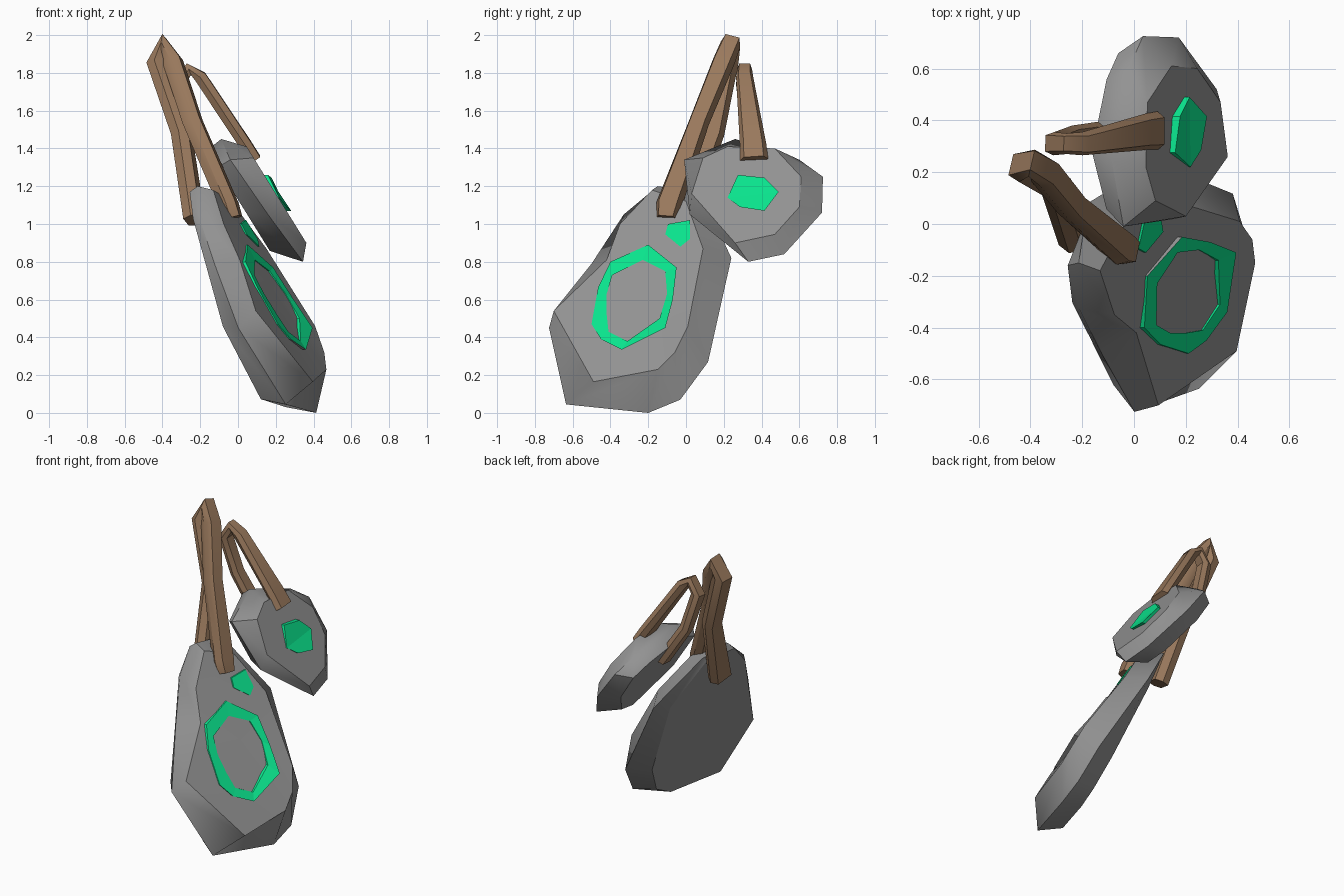
import bpy, bmesh, math
from mathutils import Vector

if "Cube" in bpy.data.objects:
    bpy.data.objects.remove(bpy.data.objects["Cube"])


def material(name, col):
    m = bpy.data.materials.new(name)
    m.diffuse_color = (*col, 1)
    m.use_nodes = True
    m.node_tree.nodes["Principled BSDF"].inputs["Base Color"].default_value = m.diffuse_color
    return m


STONE = material("grey stone", (0.29, 0.29, 0.29))
GLOW = material("bright green", (0.003, 0.77, 0.265))
STRAP = material("brown leather", (0.32, 0.19, 0.108))


def finish(bm, name, mats, smooth=None):
    bmesh.ops.recalc_face_normals(bm, faces=bm.faces)
    me = bpy.data.meshes.new(name)
    bm.to_mesh(me)
    bm.free()
    for m in mats:
        me.materials.append(m)
    ob = bpy.data.objects.new(name, me)
    bpy.context.collection.objects.link(ob)
    if smooth:
        bpy.context.view_layer.objects.active = ob
        ob.select_set(True)
        bpy.ops.object.shade_smooth_by_angle(angle=math.radians(smooth))
        ob.select_set(False)
    return ob


def loft(bm, rings, caps=True):
    """Bridge equal rings of points, optionally closing both ends."""
    rows = [[bm.verts.new(p) for p in r] for r in rings]
    n = len(rows[0])
    bands = []
    for a, b in zip(rows, rows[1:]):
        bands.append([bm.faces.new((a[i], a[(i + 1) % n], b[(i + 1) % n], b[i]))
                      for i in range(n)])
    if caps:
        bm.faces.new(rows[-1])
        # front end is a fan, so slightly bulging outlines stay clean
        mid = bm.verts.new(sum((v.co for v in rows[0]), Vector()) / n)
        for i in range(n):
            bm.faces.new((mid, rows[0][i], rows[0][(i + 1) % n]))
            # crisp outline on both ends
            for r in (rows[0], rows[-1]):
                bm.edges.get((r[i], r[(i + 1) % n])).smooth = False
    return bands


# Each stone lies on a slanted plane x = a - 0.62 z + c y
def on_plane(a, c):
    return lambda y, z, off=0.0: Vector((a + off - 0.62 * z + c * y, y, z))


def stone(name, c, a, front, rim, back):
    bm = bmesh.new()
    face = on_plane(a, c)
    loft(bm, [[face(*p) for p in front],
              [on_plane(ra, c)(y, z) for y, z, ra in rim],
              [back(y, z) for y, z, _ in rim]])
    return finish(bm, name, [STONE], 48)


def big_back(y, z):
    y, z = -.2 + (y + .2) * .8, .6 + (z - .6) * .95
    return Vector((.335 - .46 * z + .33 * y, y, z))


def small_back(y, z):
    return on_plane(.70, 0)(.36 + (y - .36) * .82, 1.12 + (z - 1.12) * .82)


# Large hanging stone
stone("large_stone", 0.33, 0.66,
      [(-.18, 1.18), (0, 1.12), (.09, .87), (.01, .46, .03), (-.06, .32, .015),
       (-.15, .23), (-.49, .165), (-.70, .54), (-.42, .81, -.01), (-.35, 1.0)],
      [(-.15, 1.20, .58), (.08, 1.17, .52), (.24, .82, .51), (.117, .27, .51),
       (-.03, .07, .48), (-.20, 0, .48), (-.635, .045, .49), (-.725, .45, .52),
       (-.50, .79, .53), (-.33, 1.05, .55)], big_back)

# Small hanging stone
stone("small_stone", 0.0, 0.92,
      [(.09, 1.35), (.22, 1.41), (.47, 1.40), (.61, 1.25), (.60, 1.09),
       (.47, .945), (.26, .90), (.03, 1.16)],
      [(-.01, 1.34, .79), (.26, 1.45, .81), (.60, 1.34, .81), (.725, 1.25, .81),
       (.72, 1.06, .83), (.52, .84, .84), (.33, .80, .84), (.02, 1.05, .81)],
      small_back)


# Green ring: band sloping inwards, grey-backed where its lip stands high
def ring(name, face, outer, inner):
    bm = bmesh.new()
    bands = loft(bm, [[face(y, z, -.02) for y, z, _ in outer],
                      [face(*p) for p in outer],
                      [face(*p) for p in inner],
                      [face(y, z, -.02) for y, z, _ in inner]], caps=False)
    n = len(outer)
    for i, f in enumerate(bands[0]):
        f.material_index = int(max(outer[i][2], outer[(i + 1) % n][2]) < .015)
    for f in bands[1] + bands[2]:
        f.material_index = 1
    return finish(bm, name, [STONE, GLOW])


big_face = on_plane(0.66, 0.33)
ring("green_ring", big_face,
     [(-.20, .89, .01), (-.05, .77, .02), (-.07, .60, .03), (-.11, .45, .05),
      (-.34, .335, .02), (-.45, .39, .01), (-.50, .47, .008), (-.465, .665, .008),
      (-.40, .80, .008)],
     [(-.23, .81, .008), (-.11, .75, .01), (-.10, .63, .016), (-.14, .50, .022),
      (-.31, .38, .01), (-.41, .43, .008), (-.42, .52, .008), (-.42, .63, .008),
      (-.39, .73, .008)])


# Green patches: shallow plates, each point with its own height
def patch(name, face, pts, split):
    bm = bmesh.new()
    n = len(pts)
    top = [bm.verts.new(face(*p)) for p in pts]
    low = [bm.verts.new(face(y, z, -.01)) for y, z, _ in pts]
    for i in range(n):
        j = (i + 1) % n
        bm.faces.new((top[i], low[i], low[j], top[j]))
    bm.faces.new(low[::-1])
    # two halves folded along a line from the first point
    bm.faces.new(top[:split + 1])
    bm.faces.new(top[split:] + top[:1])
    return finish(bm, name, [GLOW])


patch("green_dot", big_face,
      [(-.095, 1.0, .009), (.02, 1.02, .009), (.02, .92, .009),
       (-.03, .88, .009), (-.11, .945, .009)], 2)
patch("green_gem", on_plane(0.92, 0),
      [(.22, 1.14, .005), (.275, 1.26, .02), (.415, 1.245, .03),
       (.49, 1.17, .02), (.415, 1.07, .025), (.285, 1.09, .015)], 3)


# Straps: bevelled rectangular section swept along a loop (x, y, z, width)
def strap(name, path, ref, thick):
    bm = bmesh.new()
    pts = [Vector(p[:3]) for p in path]
    rings = []
    for i, p in enumerate(pts):
        t = (pts[min(i + 1, len(pts) - 1)] - pts[max(i - 1, 0)]).normalized()
        side = Vector(ref).cross(t).normalized()
        wide = t.cross(side)
        h, w = thick / 2, path[i][3] / 2
        rings.append([p + side * h * s + wide * w * q for s, q in
                      ((1, .7), (1, -.7), (0, -1), (-1, -.7), (-1, .7), (0, 1))])
    loft(bm, rings)
    return finish(bm, name, [STRAP], 40)


strap("large_strap",
      [(-.03, -.10, 1.03, .11), (-.05, -.09, 1.10, .14), (-.24, .07, 1.54, .11),
       (-.345, .20, 1.86, .12), (-.395, .235, 1.95, .11), (-.43, .22, 1.86, .12),
       (-.30, .145, 1.48, .12), (-.23, -.04, 1.02, .16)],
      (.25, .95, -.25), 0.095)
strap("small_strap",
      [(.09, .36, 1.34, .15), (.04, .355, 1.42, .14), (-.20, .31, 1.78, .09),
       (-.26, .31, 1.82, .08), (-.31, .31, 1.74, .09), (-.24, .335, 1.50, .09),
       (-.07, .35, 1.24, .11)],
      (.05, 1, 0), 0.065)
